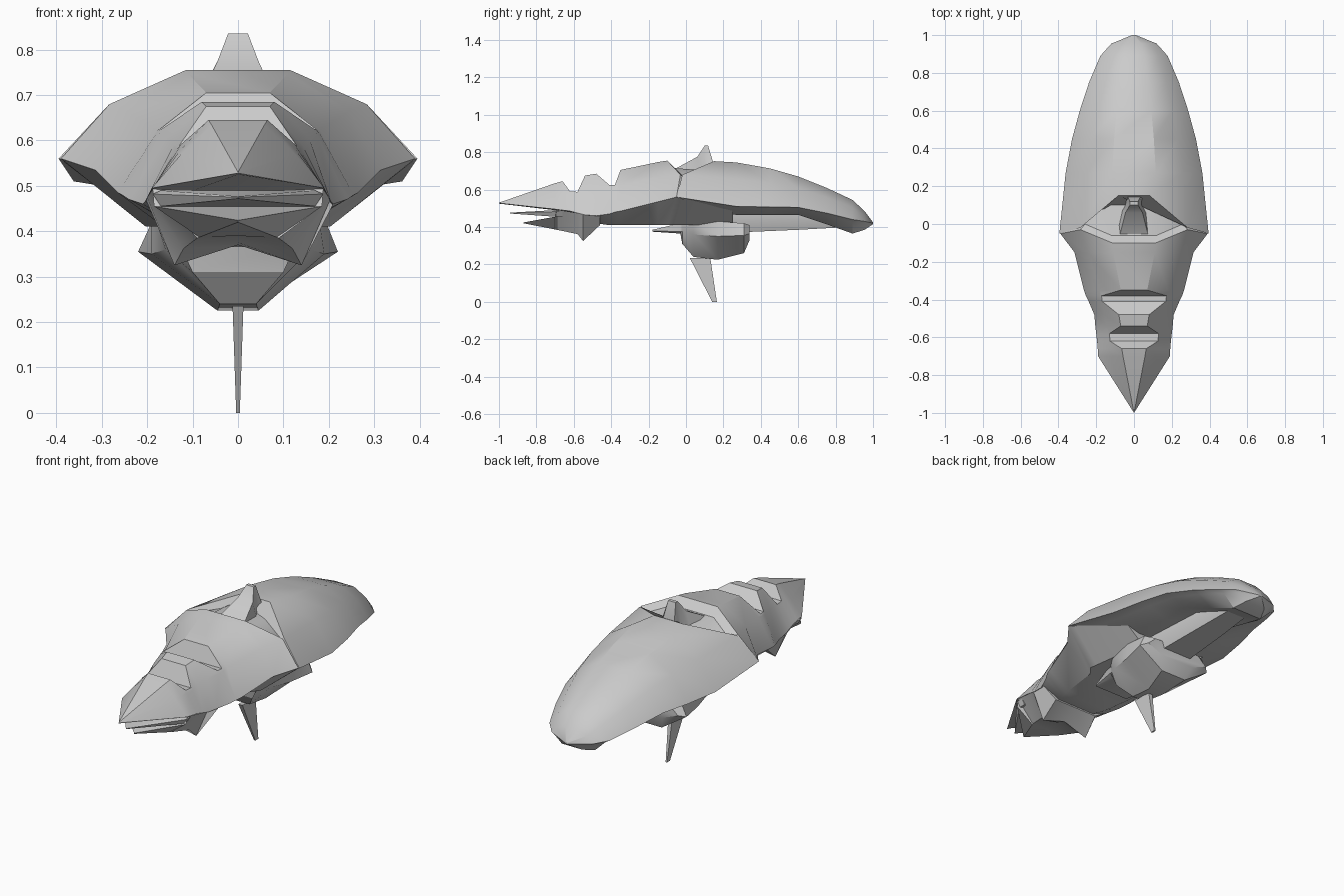
import bpy
import bmesh
import math

cube = bpy.data.objects.get("Cube")
if cube:
    bpy.data.objects.remove(cube, do_unlink=True)


def make_material(name, colour):
    material = bpy.data.materials.new(name)
    material.use_nodes = True
    material.diffuse_color = colour
    material.node_tree.nodes["Principled BSDF"].inputs["Base Color"].default_value = colour
    return material


hull_grey = make_material("hull grey", (.6, .6, .6, 1))


def loft(name, half_rings, smooth_angle=28):
    """Mirror each half ring across x, bridge neighbouring rings and cap both ends."""
    bm = bmesh.new()
    rings = []
    for half in half_rings:
        mirrored = [(-x, y, z) for x, y, z in reversed(half)]
        rings.append([bm.verts.new(point) for point in list(half) + mirrored])
    count = len(rings[0])
    for ring, following in zip(rings, rings[1:]):
        for i in range(count):
            j = (i + 1) % count
            bm.faces.new((ring[i], ring[j], following[j], following[i]))
    bm.faces.new(rings[0])
    bm.faces.new(list(reversed(rings[-1])))
    bmesh.ops.remove_doubles(bm, verts=bm.verts, dist=.0005)
    bmesh.ops.recalc_face_normals(bm, faces=bm.faces)
    mesh = bpy.data.meshes.new(name)
    bm.to_mesh(mesh)
    bm.free()
    mesh.materials.append(hull_grey)
    part = bpy.data.objects.new(name, mesh)
    bpy.context.collection.objects.link(part)
    bpy.ops.object.select_all(action="DESELECT")
    part.select_set(True)
    bpy.context.view_layer.objects.active = part
    bpy.ops.object.shade_smooth_by_angle(angle=math.radians(smooth_angle))
    return part


# Rear shell: domed section with a flat crown, its front rim swept back at the top
def shell_ring(y, width, top, edge, low, sweep=0, crown=.32):
    shoulder = edge + .62 * (top - edge)
    return [
        (crown * width, y + sweep, top),
        (.72 * width, y + .15 * sweep, shoulder),
        (width, y, edge),
        (.85 * width, y, edge - .2 * (edge - low)),
        (.5 * width, y, low),
    ]


shell_stations = [
    (-.05, .395, .752, .56, .49, .2, .21),
    (.27, .362, .745, .51, .465),
    (.45, .328, .713, .507, .465),
    (.6, .287, .67, .505, .465),
    (.75, .238, .61, .475, .415),
    (.89, .178, .545, .44, .365),
    (.955, .12, .485, .43, .385),
    (1, .01, .425, .42, .415),
]
loft("rear_shell", [shell_ring(*station) for station in shell_stations])


# Head: the top rail dips twice to make the stepped grooves, the rear rim is swept
def head_ring(y, top_x, top_z, side_x, side_z, edge_x, edge_z, low_z, sweep=0):
    return [
        (top_x, y, top_z),
        (side_x, y + sweep, side_z),
        (edge_x, y + .7 * sweep, edge_z),
        (.52 * edge_x, y, low_z),
    ]


head_stations = [
    (.25, .12, .69, .2, .64, .3, .53, .41),
    (-.06, .12, .715, .26, .655, .38, .55, .41, .06),
    (-.1, .115, .755, .283, .68, .39, .56, .41, .07),
    (-.15, .11, .747, .245, .665, .315, .535, .41),
    (-.35, .07, .705, .18, .622, .265, .485, .41),
    (-.38, .172, .625, .18, .615, .255, .48, .41),
    (-.41, .168, .625, .175, .612, .24, .47, .41),
    (-.48, .08, .685, .157, .605, .21, .46, .42),
    (-.54, .07, .675, .142, .59, .205, .465, .44),
    (-.58, .13, .588, .137, .578, .2, .475, .46),
    (-.62, .127, .59, .134, .577, .195, .485, .475),
    (-.66, .065, .645, .13, .575, .192, .49, .48),
    (-.7, .058, .634, .125, .57, .19, .495, .49),
    (-1, 0, .53, 0, .529, 0, .528, .525),
]
loft("head", [head_ring(*station) for station in head_stations], 32)


# Box-like bodies: a top edge, a wide side and a lower edge per station
def box_ring(y, top_x, top_z, side_x, side_z, low_x, low_z):
    return [(top_x, y, top_z), (side_x, y, side_z), (low_x, y, low_z)]


# Middle and lower jaws taper to pointed tips
loft("middle_jaw", [
    box_ring(-.66, .17, .49, .186, .482, .17, .455),
    box_ring(-.7, .17, .49, .188, .482, .17, .455),
    box_ring(-.94, 0, .477, 0, .475, 0, .472),
])
lower_jaw_rings = []
for y, top_x, top_z, low_x, low_z, middle_z in [
    (-.46, .21, .46, .13, .41, .41),
    (-.55, .202, .467, .14, .325, .37),
    (-.58, .2, .475, .12, .362, .375),
    (-.69, .188, .493, .09, .385, .39),
    (-.7, .185, .455, .085, .387, .39),
    (-.87, 0, .424, 0, .42, .42),
]:
    lower_jaw_rings.append([(top_x, y, top_z), (low_x, y, low_z), (0, y, middle_z)])
loft("lower_jaw", lower_jaw_rings)

# Belly pod with a thin lip reaching forward
loft("belly_pod", [
    box_ring(-.18, .1, .385, .1, .38, .1, .375),
    box_ring(-.03, .13, .42, .13, .375, .1, .365),
    box_ring(-.02, .14, .42, .13, .375, .1, .31),
    box_ring(.04, .18, .42, .16, .36, .04, .24),
    box_ring(.17, .19, .43, .19, .35, .045, .225),
    box_ring(.31, .19, .42, .22, .355, .075, .26),
    box_ring(.34, .14, .41, .19, .365, .1, .33),
])

# Keel running under the shell
loft("keel", [
    box_ring(.25, .11, .48, .11, .43, .09, .37),
    box_ring(.6, .09, .48, .09, .44, .07, .385),
    box_ring(.87, .06, .46, .06, .43, .05, .4),
])

# Dorsal fin rising out of the cavity behind the head
fin_rings = []
for y, half_width, height in [
    (-.06, .075, .71),
    (.06, .045, .775),
    (.1, .022, .835),
    (.118, .022, .835),
    (.15, .035, .73),
]:
    fin_rings.append([(half_width, y, height), (half_width + .03, y, .66)])
loft("dorsal_fin", fin_rings)

# Ventral fin, a thin blade standing on the ground
loft("ventral_fin", [
    [(.012, .02, .235), (.012, .13, .235)],
    [(.004, .14, 0), (.004, .165, 0)],
])
